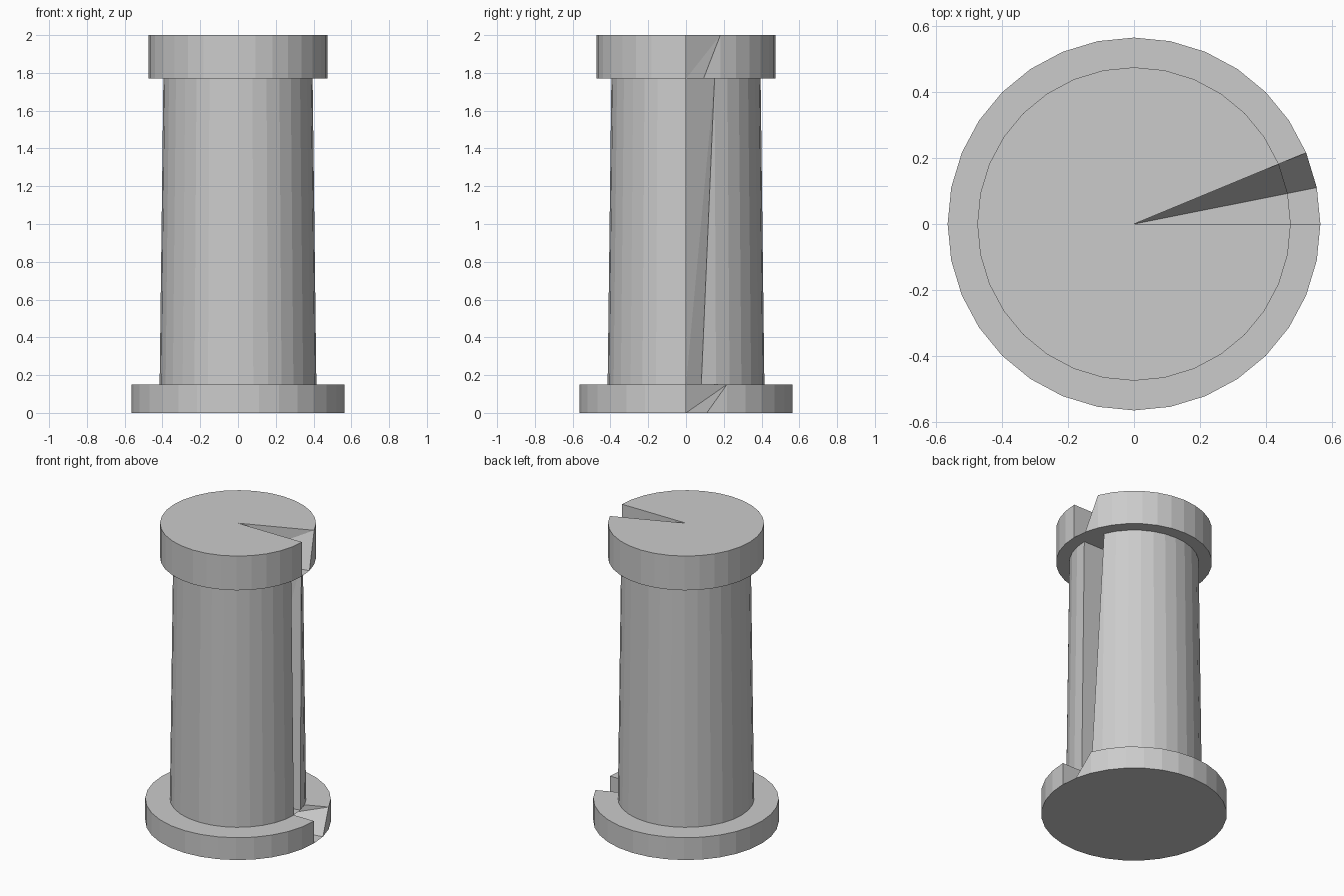
import bpy, bmesh
from math import cos, sin, tau

if "Cube" in bpy.data.objects:
    bpy.data.objects.remove(bpy.data.objects["Cube"])

SIDES = 32


def notched_drum(name, z0, z1, r0, r1):
    """Flat-sided drum with a skewed wedge slot cut in to its axis on the +x side."""
    bm = bmesh.new()

    def ring(r, z):
        return [bm.verts.new((r * cos(tau * i / SIDES), r * sin(tau * i / SIDES), z))
                for i in range(SIDES) if not (z == z1 and i == 1)]

    low = ring(r0, z0)
    high = ring(r1, z1)
    high.insert(1, None)                 # slot mouth: this rim corner is missing
    c0 = bm.verts.new((0, 0, z0))
    c1 = bm.verts.new((0, 0, z1))

    for i in range(SIDES):
        j = (i + 1) % SIDES
        bm.faces.new((c0, low[j], low[i]))            # full floor
        if i >= 2:                                    # lid and wall beyond the slot
            bm.faces.new((c1, high[i], high[j]))
            bm.faces.new((low[i], low[j], high[j], high[i]))

    # slot cheeks
    bm.faces.new((low[1], low[2], high[2]))
    bm.faces.new((c0, low[1], high[2]))
    bm.faces.new((c0, high[2], c1))
    bm.faces.new((c0, c1, high[0], low[0]))

    mesh = bpy.data.meshes.new(name)
    bm.to_mesh(mesh)
    bm.free()
    obj = bpy.data.objects.new(name, mesh)
    bpy.context.collection.objects.link(obj)
    return obj


# stacked parts: bottom z, top z, bottom radius, top radius
notched_drum("base", 0.0, 0.15, 0.565, 0.565)
notched_drum("shaft", 0.15, 1.77, 0.415, 0.395)
notched_drum("cap", 1.77, 2.0, 0.475, 0.475)
